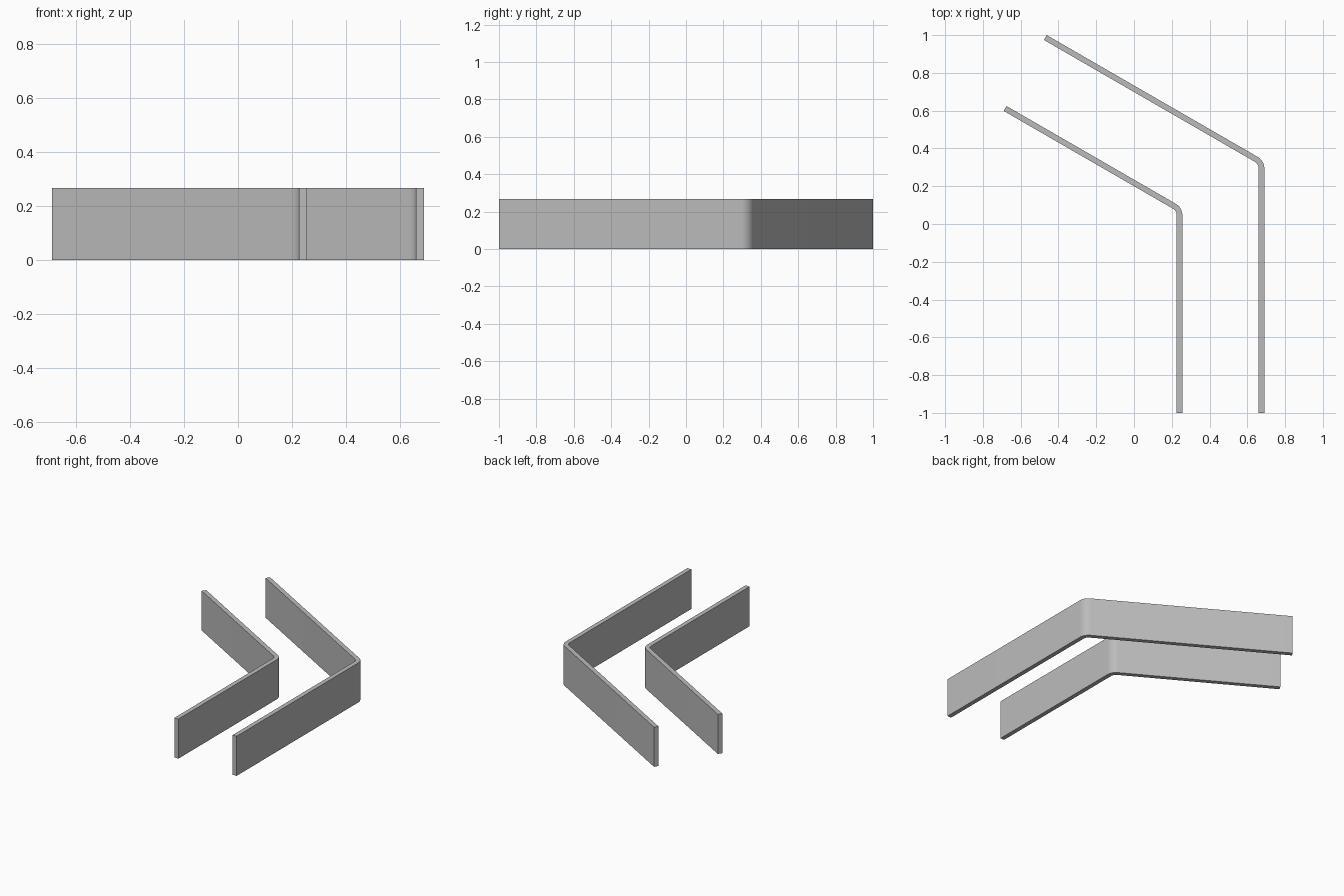
import bpy, bmesh, math
from mathutils import Vector

cube = bpy.data.objects.get("Cube")
if cube:
    bpy.data.objects.remove(cube, do_unlink=True)

HEIGHT, THICK = 0.267, 0.03
BEND = math.radians(60)
R_OUT, STEPS = 0.07, 12

grey = bpy.data.materials.new("plain grey")
grey.use_nodes = True
colour = (0.5, 0.5, 0.5, 1)
grey.diffuse_color = colour
grey.node_tree.nodes["Principled BSDF"].inputs["Base Color"].default_value = colour


def bent_wall(name, corner, front_y, arm):
    """Upright strip with a rounded bend; corner is the sharp outer corner."""
    tangent = R_OUT * math.tan(BEND / 2)
    centre = Vector((corner[0] - R_OUT, corner[1] - tangent))
    away = Vector((-math.sin(BEND), math.cos(BEND)))

    def side(radius):
        shift = R_OUT - radius
        normal = Vector((math.cos(BEND), math.sin(BEND)))
        pts = [Vector((corner[0] - shift, front_y))]
        for i in range(STEPS + 1):
            a = BEND * i / STEPS
            pts.append(centre + radius * Vector((math.cos(a), math.sin(a))))
        pts.append(Vector(corner) + away * arm - normal * shift)
        return pts

    outline = side(R_OUT) + side(R_OUT - THICK)[::-1]
    bm = bmesh.new()
    base = bm.faces.new([bm.verts.new((p.x, p.y, 0)) for p in outline])
    top = bmesh.ops.extrude_face_region(bm, geom=[base])["geom"]
    bmesh.ops.translate(bm, vec=(0, 0, HEIGHT),
                        verts=[g for g in top if isinstance(g, bmesh.types.BMVert)])
    bmesh.ops.recalc_face_normals(bm, faces=bm.faces[:])
    mesh = bpy.data.meshes.new(name)
    bm.to_mesh(mesh)
    bm.free()
    mesh.materials.append(grey)
    obj = bpy.data.objects.new(name, mesh)
    bpy.context.collection.objects.link(obj)
    bpy.ops.object.select_all(action="DESELECT")
    obj.select_set(True)
    bpy.context.view_layer.objects.active = obj
    bpy.ops.object.shade_smooth_by_angle(angle=math.radians(30))


# Two parallel bent walls
bent_wall("outer_wall", (0.69, 0.335), -1.0, 1.33)
bent_wall("inner_wall", (0.256, 0.087), -1.0, 1.075)
